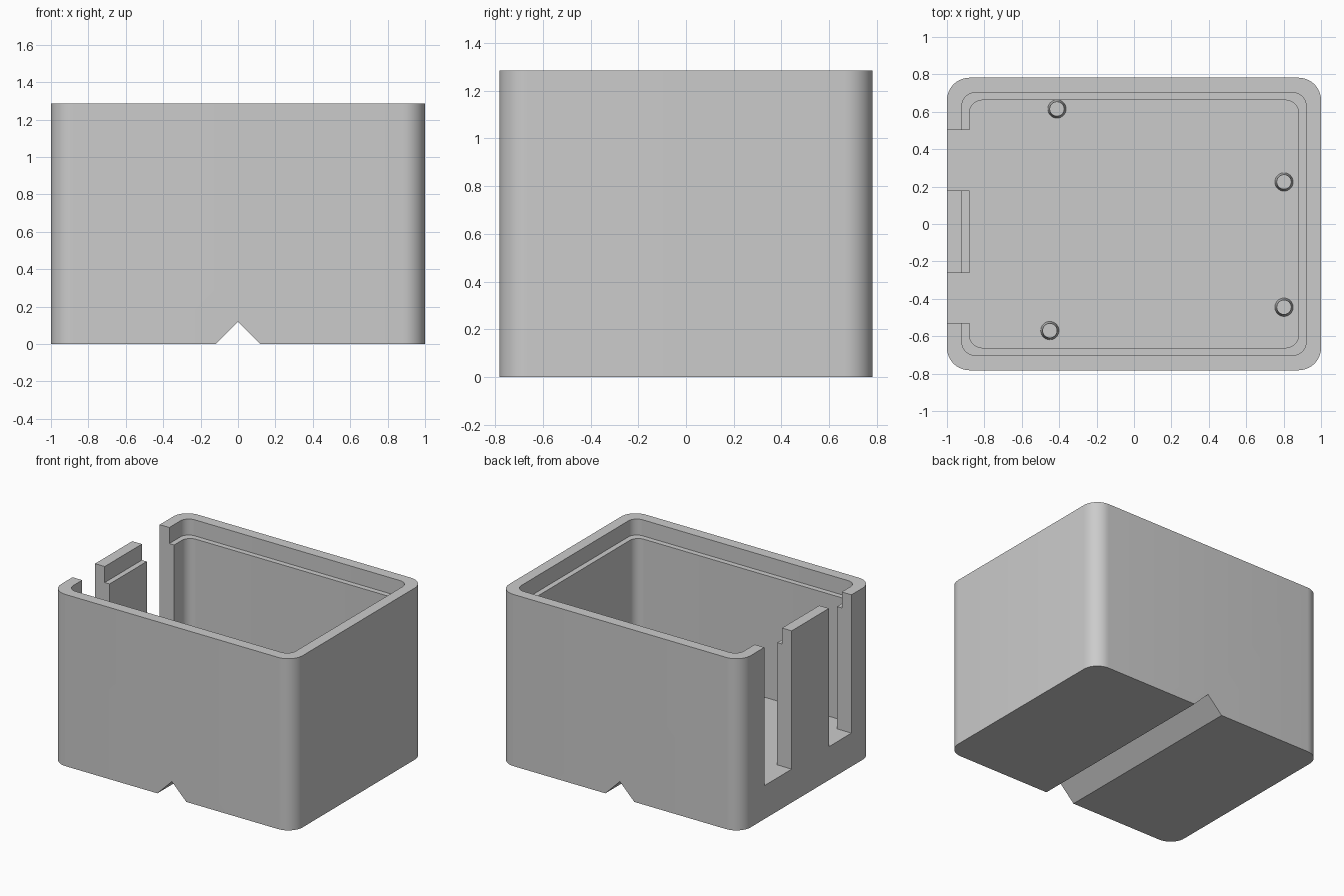
import bpy, bmesh, math

if "Cube" in bpy.data.objects:
    bpy.data.objects.remove(bpy.data.objects["Cube"])

HX, HY, HZ = 1.0, 0.782, 1.285      # outer half sizes and height
WALL, LIP = 0.12, 0.08              # wall thickness, and thickness above the ledge
FLOOR, LEDGE = 0.25, HZ - 0.12      # floor level and ledge level

grey = bpy.data.materials.new("plain grey")
grey.diffuse_color = (0.6, 0.6, 0.6, 1)
grey.use_nodes = True
grey.node_tree.nodes["Principled BSDF"].inputs["Base Color"].default_value = grey.diffuse_color


def prism(name, outline, axis, low, high):
    """Extrude a 2D outline along 'z' (xy outline) or 'y' (xz outline)."""
    bm = bmesh.new()
    place = (lambda u, v, w: (u, v, w)) if axis == 'z' else (lambda u, v, w: (u, w, v))
    face = bm.faces.new([bm.verts.new(place(u, v, low)) for u, v in outline])
    top = bmesh.ops.extrude_face_region(bm, geom=[face])["geom"]
    shift = place(0, 0, high - low)
    bmesh.ops.translate(bm, vec=shift, verts=[g for g in top if isinstance(g, bmesh.types.BMVert)])
    bmesh.ops.recalc_face_normals(bm, faces=bm.faces[:])
    mesh = bpy.data.meshes.new(name)
    bm.to_mesh(mesh)
    bm.free()
    mesh.materials.append(grey)
    ob = bpy.data.objects.new(name, mesh)
    bpy.context.collection.objects.link(ob)
    return ob


def rounded(hx, hy, r, steps=10):
    pts = []
    for q, (sx, sy) in enumerate([(1, 1), (-1, 1), (-1, -1), (1, -1)]):
        for i in range(steps + 1):
            a = math.radians(90) * (q + i / steps)
            pts.append((sx * (hx - r) + r * math.cos(a), sy * (hy - r) + r * math.sin(a)))
    return pts


def rect(x0, x1, y0, y1):
    return [(x0, y0), (x1, y0), (x1, y1), (x0, y1)]


def select_only(ob):
    bpy.ops.object.select_all(action='DESELECT')
    ob.select_set(True)
    bpy.context.view_layer.objects.active = ob


def cut(ob, cutter):
    mod = ob.modifiers.new("cut", 'BOOLEAN')
    mod.operation, mod.solver, mod.object = 'DIFFERENCE', 'EXACT', cutter
    select_only(ob)
    bpy.ops.object.modifier_apply(modifier=mod.name)
    bpy.data.objects.remove(cutter, do_unlink=True)


def smooth(ob):
    select_only(ob)
    bpy.ops.object.shade_smooth_by_angle(angle=math.radians(30))


# Open box with rounded upright corners
box = prism("box_body", rounded(HX, HY, 0.12), 'z', 0, HZ)

# Cavity, and the wider recess that leaves a ledge for a lid
cut(box, prism("cavity_cutter", rounded(HX - WALL, HY - WALL, 0.07), 'z', FLOOR, HZ + 0.1))
cut(box, prism("lid_recess_cutter", rounded(HX - LIP, HY - LIP, 0.07), 'z', LEDGE, HZ + 0.1))

# Two connector slots in the left wall, open at the top and level with the floor
for y0, y1 in [(0.178, 0.502), (-0.528, -0.262)]:
    cut(box, prism("slot_cutter", rect(-1.1, -0.8, y0, y1), 'z', FLOOR, HZ + 0.1))

# V groove along the underside
cut(box, prism("groove_cutter", [(-0.22, -0.1), (0.22, -0.1), (0, 0.12)], 'y', -1, 1))
smooth(box)

# Four tapered mounting pegs on the floor
for n, (x, y) in enumerate([(-0.412, 0.615), (0.802, 0.225), (0.802, -0.445), (-0.45, -0.57)], 1):
    bpy.ops.mesh.primitive_cone_add(vertices=32, radius1=0.049, radius2=0.039, depth=0.14,
                                    location=(x, y, FLOOR + 0.07))
    peg = bpy.context.object
    peg.name = f"mounting_peg_{n}"
    peg.data.materials.append(grey)
    smooth(peg)
